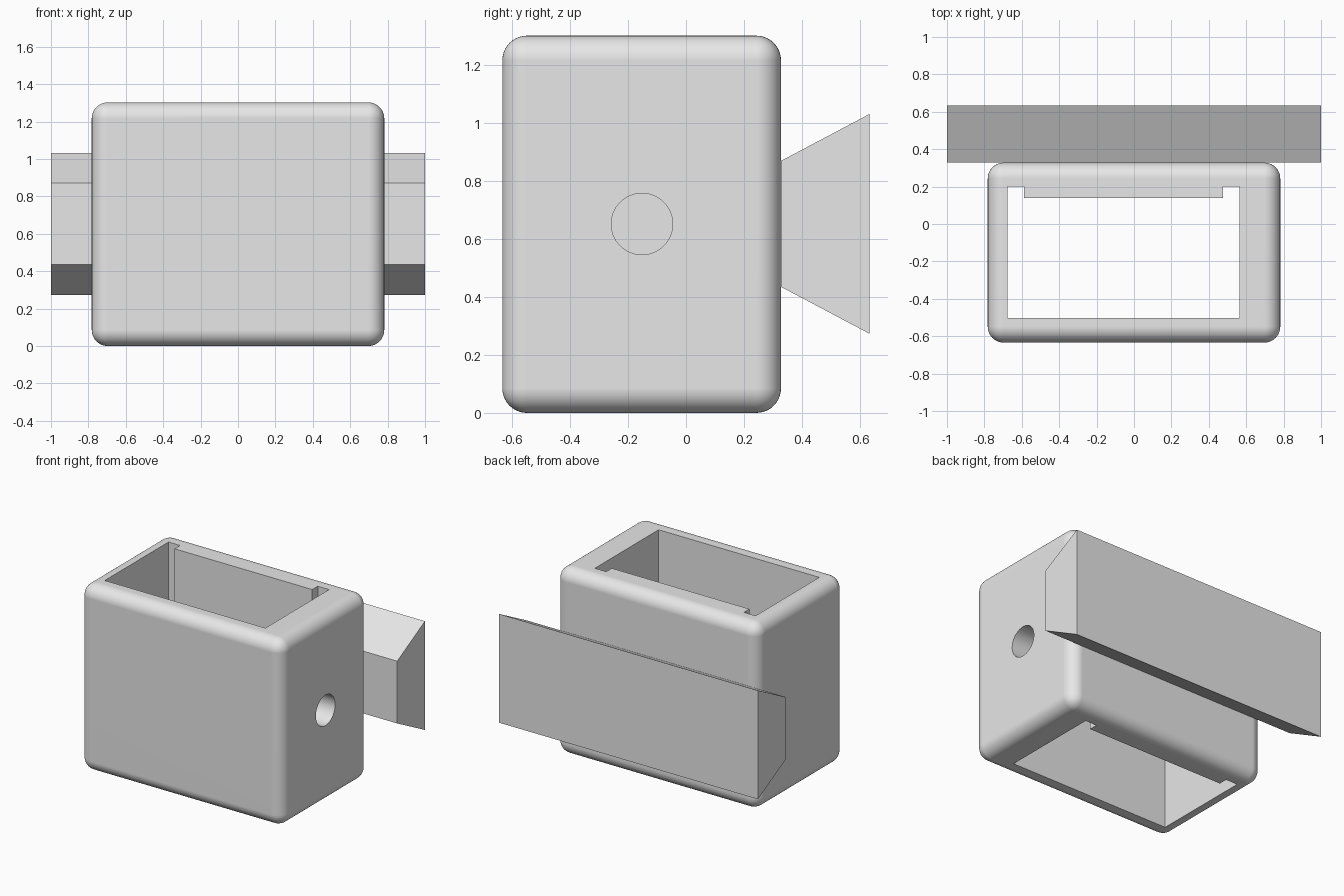
import bpy, bmesh, math
from mathutils import Matrix, Vector

cube = bpy.data.objects.get("Cube")
if cube:
    bpy.data.objects.remove(cube, do_unlink=True)

grey = bpy.data.materials.new("light_grey")
grey.use_nodes = True
grey.diffuse_color = (0.8, 0.8, 0.8, 1)
grey.node_tree.nodes["Principled BSDF"].inputs["Base Color"].default_value = (0.8, 0.8, 0.8, 1)


def finish(name, bm):
    bmesh.ops.recalc_face_normals(bm, faces=bm.faces[:])
    mesh = bpy.data.meshes.new(name)
    bm.to_mesh(mesh)
    bm.free()
    mesh.materials.append(grey)
    obj = bpy.data.objects.new(name, mesh)
    bpy.context.collection.objects.link(obj)
    return obj


def prism(name, points, direction):
    """Extrude a closed outline of 3D points along a vector."""
    bm = bmesh.new()
    face = bm.faces.new([bm.verts.new(p) for p in points])
    ext = bmesh.ops.extrude_face_region(bm, geom=[face])
    verts = [g for g in ext["geom"] if isinstance(g, bmesh.types.BMVert)]
    bmesh.ops.translate(bm, verts=verts, vec=direction)
    return finish(name, bm)


# Rounded housing block
x, front, back, top = 0.782, -0.634, 0.328, 1.302
bm = bmesh.new()
bmesh.ops.create_cube(bm, size=1, matrix=Matrix.Translation((0, (front + back) / 2, top / 2))
                      @ Matrix.Diagonal((2 * x, back - front, top, 1)))
bmesh.ops.bevel(bm, geom=bm.edges[:], offset=0.085, segments=10, profile=0.5, affect='EDGES')
housing = finish("housing", bm)

# Vertical cavity with a raised panel on the back wall
outline = [(-0.677, -0.503), (0.564, -0.503), (0.564, 0.2), (0.476, 0.2),
           (0.476, 0.139), (-0.587, 0.139), (-0.587, 0.2), (-0.677, 0.2)]
cavity = prism("cavity_cutter", [(px, py, -0.2) for px, py in outline], Vector((0, 0, 1.7)))

# Round hole through the thick left wall
bm = bmesh.new()
bmesh.ops.create_cone(bm, cap_ends=True, segments=64, radius1=0.106, radius2=0.106, depth=0.6,
                      matrix=Matrix.Translation((0.7, -0.152, 0.652))
                      @ Matrix.Rotation(math.pi / 2, 4, 'Y'))
hole = finish("hole_cutter", bm)

bpy.context.view_layer.objects.active = housing
for cutter in (cavity, hole):
    mod = housing.modifiers.new("cut", 'BOOLEAN')
    mod.operation = 'DIFFERENCE'
    mod.solver = 'EXACT'
    mod.object = cutter
    bpy.ops.object.modifier_apply(modifier=mod.name)
    bpy.data.objects.remove(cutter, do_unlink=True)

# Smooth rounded edges, flat walls
bpy.ops.object.select_all(action='DESELECT')
housing.select_set(True)
bpy.ops.object.shade_smooth_by_angle(angle=math.radians(30))
weighted = housing.modifiers.new("flat_walls", 'WEIGHTED_NORMAL')
weighted.keep_sharp = True

# Dovetail rail across the back
rail = [(0.328, 0.435), (0.634, 0.273), (0.634, 1.032), (0.328, 0.87)]
prism("dovetail_rail", [(-1, py, pz) for py, pz in rail], Vector((2, 0, 0)))
